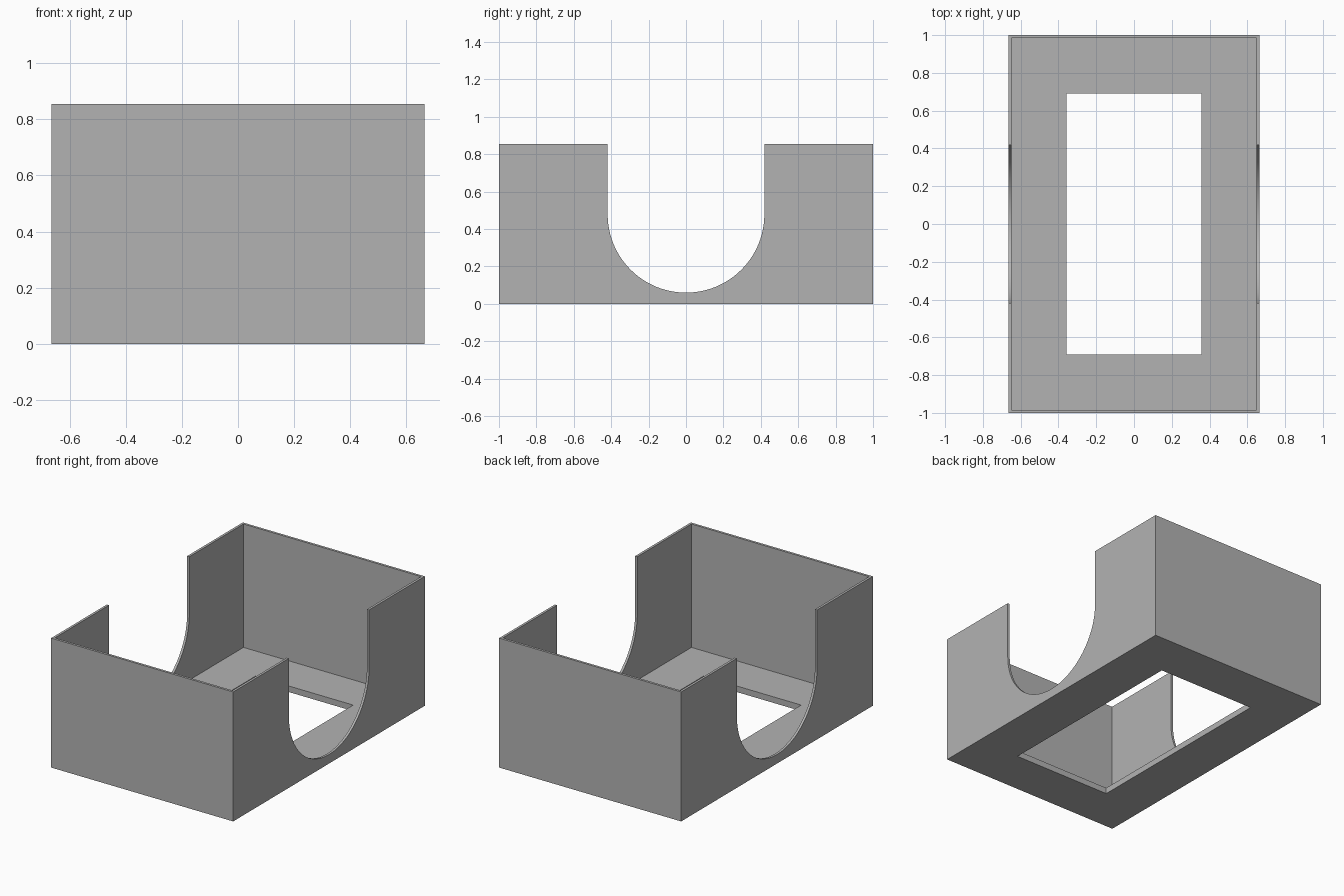
import bpy, bmesh, math

if "Cube" in bpy.data.objects:
    bpy.data.objects.remove(bpy.data.objects["Cube"], do_unlink=True)

# Overall sizes
HALF_X, HALF_Y, HEIGHT = 0.665, 1.0, 0.855
WALL, FLOOR = 0.016, 0.04
HOLE_X, HOLE_Y = 0.357, 0.692
NOTCH_R, NOTCH_BOTTOM = 0.419, 0.06

grey = bpy.data.materials.new("plain_grey")
grey.use_nodes = True
colour = (0.45, 0.45, 0.45, 1)
grey.diffuse_color = colour
grey.node_tree.nodes["Principled BSDF"].inputs["Base Color"].default_value = colour


def prism(name, outline, direction):
    """Extrude a closed outline of 3D points along a direction."""
    bm = bmesh.new()
    face = bm.faces.new([bm.verts.new(p) for p in outline])
    moved = bmesh.ops.extrude_face_region(bm, geom=[face])["geom"]
    verts = [v for v in moved if isinstance(v, bmesh.types.BMVert)]
    bmesh.ops.translate(bm, verts=verts, vec=direction)
    bmesh.ops.recalc_face_normals(bm, faces=bm.faces)
    mesh = bpy.data.meshes.new(name)
    bm.to_mesh(mesh)
    bm.free()
    mesh.materials.append(grey)
    obj = bpy.data.objects.new(name, mesh)
    bpy.context.collection.objects.link(obj)
    return obj


def block(name, hx, hy, z0, z1):
    corners = [(-hx, -hy, z0), (hx, -hy, z0), (hx, hy, z0), (-hx, hy, z0)]
    return prism(name, corners, (0, 0, z1 - z0))


# Open tray body
tray = block("tray", HALF_X, HALF_Y, 0, HEIGHT)

# Inner cavity and floor opening
cavity = block("cavity_cutter", HALF_X - WALL, HALF_Y - WALL, FLOOR, HEIGHT + 0.5)
opening = block("floor_opening_cutter", HOLE_X, HOLE_Y, -0.5, 0.5)

# U-shaped notch through both side walls
centre_z = NOTCH_BOTTOM + NOTCH_R
steps = 48
profile = [(-1, -NOTCH_R, HEIGHT + 0.5)]
for i in range(steps + 1):
    a = math.pi * (1 + i / steps)
    profile.append((-1, NOTCH_R * math.cos(a), centre_z + NOTCH_R * math.sin(a)))
profile.append((-1, NOTCH_R, HEIGHT + 0.5))
notch = prism("side_notch_cutter", profile, (2, 0, 0))

# Cut the tray, then drop the cutters
for cutter in (cavity, opening, notch):
    mod = tray.modifiers.new(cutter.name, "BOOLEAN")
    mod.operation = "DIFFERENCE"
    mod.solver = "EXACT"
    mod.object = cutter

bpy.context.view_layer.objects.active = tray
tray.select_set(True)
for mod in list(tray.modifiers):
    bpy.ops.object.modifier_apply(modifier=mod.name)
for cutter in (cavity, opening, notch):
    bpy.data.objects.remove(cutter, do_unlink=True)

bpy.ops.object.shade_smooth_by_angle(angle=math.radians(30))
